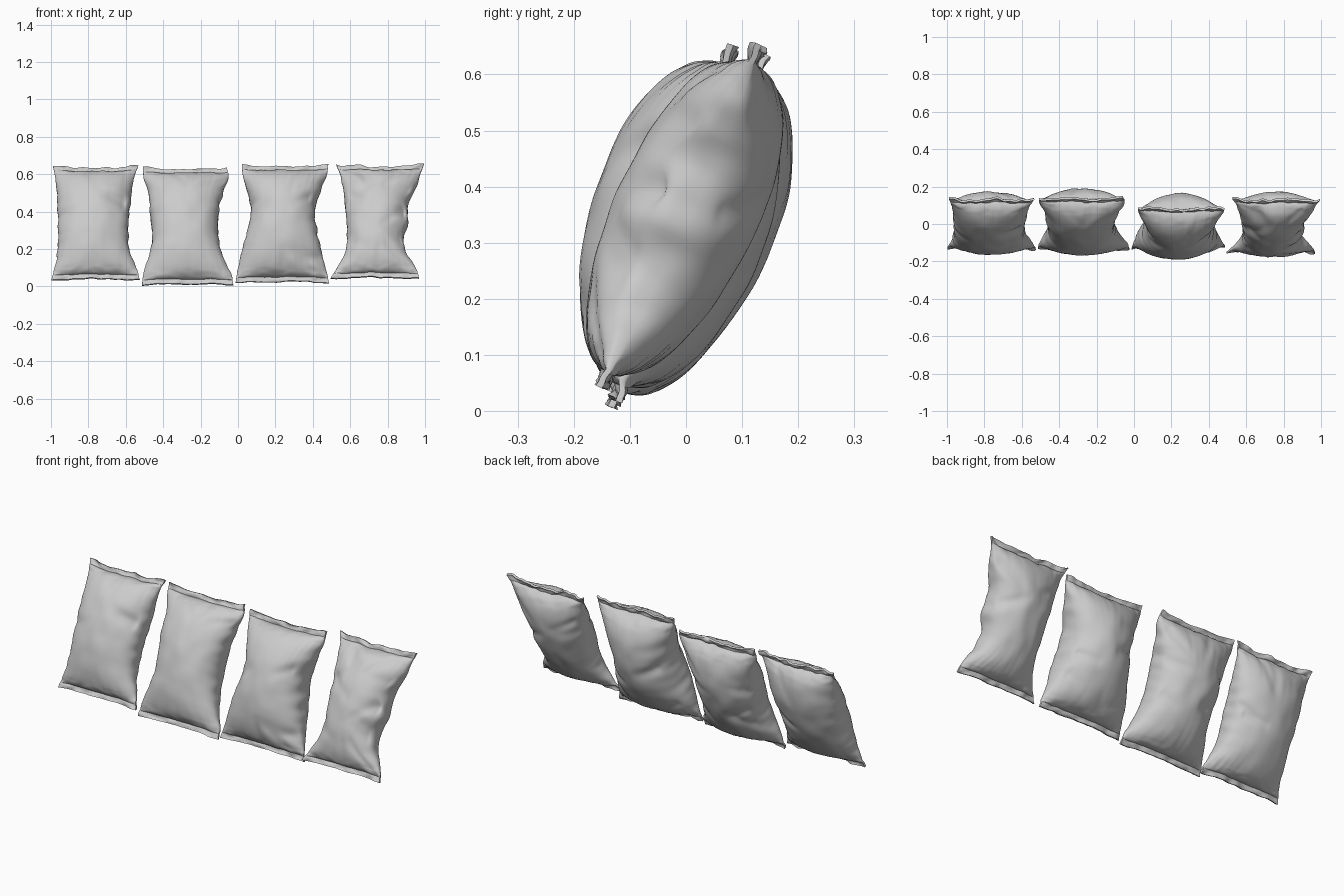
import bpy, bmesh, math, random
from mathutils import Vector, noise

if "Cube" in bpy.data.objects:
    bpy.data.objects.remove(bpy.data.objects["Cube"])

random.seed(3)

ROWS, RING = 84, 96
SEAL = 0.04                       # share of the height used by each flat seal
STATIONS = [0, .08, .2, .35, .5, .65, .8, .92, 1]

# name, bottom (y, z), top (y, z), half thickness (front, back), crease count, left and right outline
BAGS = [
    ("snack_bag_1", (-.13, .037), (.13, .637), (.124, .127), 9,
     [-.998, -.985, -.968, -.962, -.962, -.965, -.970, -.978, -.990],
     [-.525, -.538, -.570, -.588, -.585, -.577, -.568, -.553, -.533]),
    ("snack_bag_2", (-.13, .010), (.135, .630), (.130, .145), 12,
     [-.513, -.508, -.485, -.460, -.462, -.472, -.480, -.505, -.508],
     [-.025, -.035, -.070, -.100, -.108, -.100, -.080, -.050, -.060]),
    ("snack_bag_3", (-.125, .022), (.08, .645), (.147, .160), 14,
     [-.013, -.005, .010, .035, .058, .070, .045, .025, .020],
     [.487, .475, .455, .435, .415, .415, .445, .475, .483]),
    ("snack_bag_4", (-.15, .045), (.13, .645), (.118, .128), 20,
     [.495, .525, .567, .585, .580, .572, .562, .545, .525],
     [.968, .955, .905, .885, .910, .908, .950, .975, .995]),
]


def curve(vals, t):
    """Smooth curve through the outline stations."""
    n = len(vals)
    i = 0
    while i < n - 2 and t > STATIONS[i + 1]:
        i += 1

    def slope(k):
        a, b = max(k - 1, 0), min(k + 1, n - 1)
        return (vals[b] - vals[a]) / (STATIONS[b] - STATIONS[a])
    w = STATIONS[i + 1] - STATIONS[i]
    f = (t - STATIONS[i]) / w
    return ((2*f**3 - 3*f*f + 1) * vals[i] + (f**3 - 2*f*f + f) * w * slope(i)
            + (3*f*f - 2*f**3) * vals[i + 1] + (f**3 - f*f) * w * slope(i + 1))


def make_creases(count):
    """Short valleys that run inward from the sides and the seals."""
    out = []
    for k in range(count):
        side, face = random.choice((-1, 1)), random.choice((-1, 1))
        if k % 3 == 0:
            a = Vector((random.uniform(-.8, .8), random.choice((-.95, .95))))
            d = Vector((-a.x * .5 + random.uniform(-.2, .2), -a.y * random.uniform(.25, .45)))
        else:
            a = Vector((side * random.uniform(.75, .95), random.uniform(-.8, .8)))
            d = Vector((-side * random.uniform(.3, .7), random.uniform(-.3, .3)))
        out.append((a, d, face, random.uniform(.008, .016), random.uniform(.07, .12)))
    return out


def crease_depth(creases, u, s, face):
    total = 0
    p = Vector((u, s))
    for a, d, f, depth, width in creases:
        if f == face:
            k = max(0, min(1, (p - a).dot(d) / d.length_squared))
            dist = (p - a - d * k).length / width
            total += depth * (1 - .7 * k) * math.exp(-dist * dist)
    return total


def build_bag(index, name, bottom, top, halves, count, left, right):
    creases = make_creases(count)
    base, tip = Vector((0, *bottom)), Vector((0, *top))
    axis = (tip - base).normalized()
    back = Vector((0, axis.z, -axis.y))
    # rows: bottom seal, pillow (denser at the ends), top seal
    body = [SEAL + (1 - 2 * SEAL) * (.5 - .5 * math.cos(math.pi * i / ROWS))
            for i in range(ROWS + 1)]
    ts = [0, .012, .024, .034] + body + [.966, .976, .988, 1]
    bm = bmesh.new()
    rings = []
    for t in ts:
        s = max(-1, min(1, 2 * (t - SEAL) / (1 - 2 * SEAL) - 1))
        puff = math.sqrt(max(0, 1 - abs(s) ** 2.1))
        end = math.exp(-(1 - abs(s)) / .18)
        seal = max(0, abs(t - .5) - .40) / .10
        xl, xr = curve(left, t), curve(right, t)
        mid, hw = (xl + xr) / 2, (xr - xl) / 2
        ring = []
        for j in range(RING):
            a = 2 * math.pi * j / RING
            u, v = math.cos(a), math.sin(a)
            face = 1 if v >= 0 else -1
            av = abs(v)
            q = Vector((u * 2.4, s * 3 + index * 9, face * av * 1.2))
            # pillow, slightly fuller towards the top
            d = halves[v >= 0] * (1 + .07 * s) * puff * av ** (.9 + .6 * end)
            # broad dents, seal gathers, creases
            d += .006 * noise.noise(q) * puff * av
            gather = abs(noise.noise(Vector((u * 7, s * 1.2, index * 5 + face))))
            d -= .035 * gather * end * puff * av
            d -= crease_depth(creases, u, s, face) * min(1, av * 2) * puff
            d = max(d, 0) + .004 + .002 * seal
            # crumpled sides
            x = mid + hw * u
            x += .010 * noise.noise(Vector((u, s * 6 + index * 4, v))) * puff * (1 - av)
            # wavy seal, raised at its corners
            wave = .007 * seal * math.sin(u * 5 + index * 2 + s)
            wave += .014 * seal * noise.noise(Vector((u * 5, t * 25, index)))
            lift = (.014 * abs(u) ** 3 - .006 + .012 * noise.noise(Vector((u * 3, s, index)))) * seal
            lift *= 1 if t > .5 else -.5
            p = base + (tip - base) * t + axis * lift + back * (face * d * (1 if av > 1e-6 else 0) + wave)
            p.x = x
            ring.append(bm.verts.new(p))
        rings.append(ring)
    for r0, r1 in zip(rings, rings[1:]):
        for j in range(RING):
            k = (j + 1) % RING
            bm.faces.new((r0[j], r0[k], r1[k], r1[j]))
    # close both seal edges with strips across the thickness
    for ring in (rings[0], rings[-1]):
        for j in range(RING // 2):
            quad = [ring[j], ring[j + 1], ring[(RING - j - 1) % RING], ring[(RING - j) % RING]]
            bm.faces.new(list(dict.fromkeys(quad)))
    bmesh.ops.recalc_face_normals(bm, faces=bm.faces)
    mesh = bpy.data.meshes.new(name)
    bm.to_mesh(mesh)
    bm.free()
    obj = bpy.data.objects.new(name, mesh)
    bpy.context.collection.objects.link(obj)
    return obj


bags = [build_bag(i, *spec) for i, spec in enumerate(BAGS)]
for bag in bags:
    bag.select_set(True)
bpy.context.view_layer.objects.active = bags[0]
bpy.ops.object.shade_smooth_by_angle(angle=math.radians(50))
